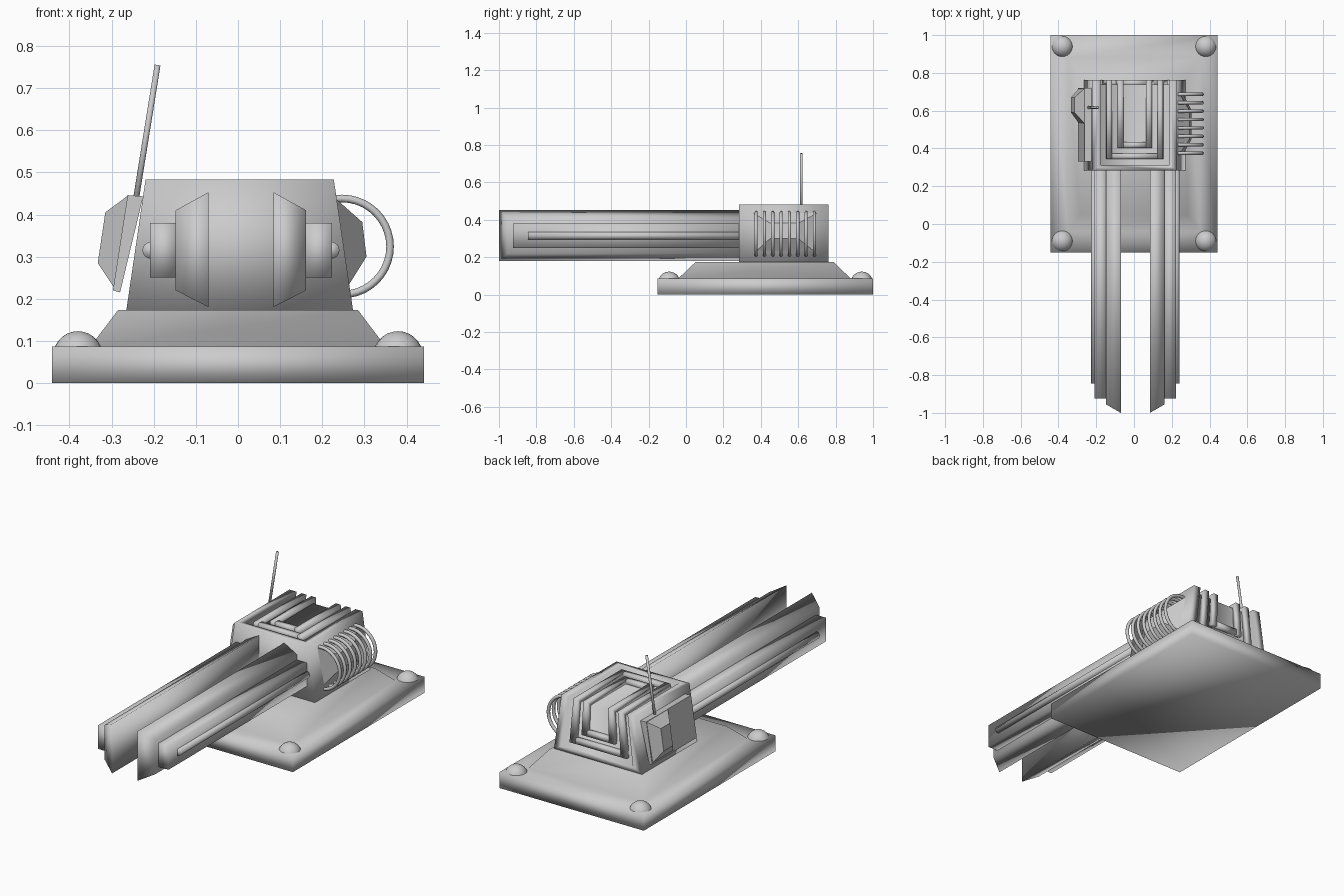
import bpy, bmesh, math
from mathutils import Vector

cube = bpy.data.objects.get("Cube")
if cube:
    bpy.data.objects.remove(cube, do_unlink=True)

grey = bpy.data.materials.new("plain_grey")
grey.use_nodes = True
grey.diffuse_color = (0.6, 0.6, 0.6, 1)
grey.node_tree.nodes["Principled BSDF"].inputs["Base Color"].default_value = (0.6, 0.6, 0.6, 1)

MID = 0.007                     # turret centre line
TOP, DECK, FRONT, BACK = 0.483, 0.173, 0.283, 0.763


def finish(bm, name, smooth=True):
    bmesh.ops.recalc_face_normals(bm, faces=bm.faces)
    me = bpy.data.meshes.new(name)
    bm.to_mesh(me)
    bm.free()
    me.materials.append(grey)
    for p in me.polygons:
        p.use_smooth = smooth
    ob = bpy.data.objects.new(name, me)
    bpy.context.collection.objects.link(ob)
    return ob


def loft(bm, rings):
    """Skin closed rings of points and cap both ends."""
    rows = [[bm.verts.new(p) for p in r] for r in rings]
    for a, b in zip(rows, rows[1:]):
        for i in range(len(a)):
            j = (i + 1) % len(a)
            bm.faces.new((a[i], a[j], b[j], b[i]))
    bm.faces.new(rows[0])
    bm.faces.new(rows[-1])


def rect(x0, x1, y0, y1, z):
    return [(x0, y0, z), (x1, y0, z), (x1, y1, z), (x0, y1, z)]


def box(bm, x0, x1, y0, y1, z0, z1):
    loft(bm, [rect(x0, x1, y0, y1, z0), rect(x0, x1, y0, y1, z1)])


def taper(bm):
    """Widen toward the deck, then shift to the turret centre line."""
    for v in bm.verts:
        v.co.x = MID - 0.003 + v.co.x * (1 + 0.657 * (TOP - v.co.z))


def rod(bm, a, b, r, sides=12):
    a, b = Vector(a), Vector(b)
    turn = (b - a).to_track_quat('Z', 'Y')
    ring = [turn @ Vector((r * math.cos(t), r * math.sin(t), 0))
            for t in (2 * math.pi * i / sides for i in range(sides))]
    loft(bm, [[a + p for p in ring], [b + p for p in ring]])


# Base plate with sloped deck
bm = bmesh.new()
loft(bm, [rect(-0.442, 0.442, -0.152, 1, 0), rect(-0.442, 0.442, -0.152, 1, 0.087),
          rect(-0.35, 0.35, -0.04, 0.88, 0.087), rect(-0.285, 0.285, 0.05, 0.79, DECK)])
finish(bm, "base_plate")

# Corner rivets
for side, sx in (("left", 1), ("right", -1)):
    for end, y in (("front", -0.09), ("back", 0.94)):
        bm = bmesh.new()
        bmesh.ops.create_uvsphere(bm, u_segments=24, v_segments=14, radius=0.059)
        bmesh.ops.translate(bm, verts=bm.verts, vec=(sx * 0.38, y, 0.064))
        finish(bm, f"rivet_{end}_{side}")

# Turret body, recessed over its top and back
bm = bmesh.new()
box(bm, -0.2235, 0.2235, FRONT, BACK, DECK, TOP)
taper(bm)
body = finish(bm, "turret_body")
DEPTH = 0.024
for i, (y0, z0) in enumerate(((FRONT + 0.03, TOP - DEPTH), (BACK - DEPTH, DECK + 0.03))):
    bm = bmesh.new()
    box(bm, -0.18, 0.18, y0, BACK + 0.1, z0, TOP + 0.1)
    taper(bm)
    cutter = finish(bm, f"recess_cutter_{i}")
    cutter.hide_render = True
    cutter.hide_viewport = True
    mod = body.modifiers.new("recess", 'BOOLEAN')
    mod.operation, mod.object, mod.solver = 'DIFFERENCE', cutter, 'EXACT'

# Raised ridges wrapping from the top down the back
for n, half in enumerate((0.15, 0.09)):
    inset = 0.06 * (n + 1)
    w, low = 0.03, 0.01
    y0, z0 = FRONT + inset, DECK + inset
    ys, zs = BACK - DEPTH, TOP - DEPTH
    bm = bmesh.new()
    for s in (-1, 1):
        a, b = sorted((s * half, s * (half - w)))
        prof = [(y0, zs - low), (y0, TOP), (BACK, TOP), (BACK, z0), (ys - low, z0), (ys - low, zs - low)]
        loft(bm, [[(x, y, z) for y, z in prof] for x in (a, b)])
    box(bm, w - half, half - w, y0, y0 + w, zs - low, TOP)
    box(bm, w - half, half - w, ys - low, BACK, z0, z0 + w)
    taper(bm)
    finish(bm, f"turret_ridge_{n}")

# Launch rails, outer beams and rods, one set per side
for side, s in (("left", 1), ("right", -1)):
    bm = bmesh.new()
    prof = [(0.077, 0.453, -1), (0.155, 0.41, -0.955), (0.155, 0.22, -0.955), (0.077, 0.18, -1)]
    loft(bm, [[(MID + s * x, y, z) for x, z, y in prof],
              [(MID + s * x, FRONT + 0.03, z) for x, z, y in prof]])
    finish(bm, f"rail_{side}")

    bm = bmesh.new()
    a, b = sorted((MID + s * 0.15, MID + s * 0.216))
    box(bm, a, b, -0.925, FRONT + 0.03, 0.25, 0.38)
    finish(bm, f"rail_beam_{side}")

    bm = bmesh.new()
    rod(bm, (MID + s * 0.214, -0.845, 0.315), (MID + s * 0.214, FRONT + 0.03, 0.315), 0.02, 16)
    finish(bm, f"rail_rod_{side}")

# Equipment pod on the right wall: plate plus raised cap
bm = bmesh.new()
loft(bm, [[(-0.28, 0.33, 0.215), (-0.28, 0.72, 0.215), (-0.225, 0.72, 0.443), (-0.225, 0.33, 0.443)][::1],
          [(-0.297, 0.33, 0.22), (-0.297, 0.72, 0.22), (-0.262, 0.72, 0.446), (-0.262, 0.33, 0.446)]])
loft(bm, [[(-0.29, 0.53, 0.22), (-0.29, 0.72, 0.22), (-0.26, 0.72, 0.446), (-0.26, 0.53, 0.446)],
          [(-0.333, 0.59, 0.285), (-0.333, 0.67, 0.285), (-0.315, 0.67, 0.405), (-0.315, 0.59, 0.405)]])
finish(bm, "equipment_pod", smooth=False)

# Housing behind the coils on the left wall
bm = bmesh.new()
loft(bm, [[(0.255, 0.36, 0.22), (0.255, 0.7, 0.22), (0.235, 0.7, 0.435), (0.235, 0.36, 0.435)],
          [(0.305, 0.45, 0.3), (0.305, 0.6, 0.3), (0.295, 0.6, 0.382), (0.295, 0.45, 0.382)]])
finish(bm, "coil_housing", smooth=False)

# Cooling coils
for i in range(8):
    bpy.ops.mesh.primitive_torus_add(
        major_radius=0.114, minor_radius=0.009, major_segments=40, minor_segments=10,
        location=(0.247, 0.375 + 0.0445 * i, 0.324), rotation=(math.pi / 2, 0, 0))
    ob = bpy.context.object
    ob.name = f"cooling_coil_{i}"
    ob.data.materials.append(grey)
    bpy.ops.object.shade_smooth()

# Antenna
bm = bmesh.new()
rod(bm, (-0.248, 0.617, 0.4), (-0.191, 0.617, 0.755), 0.007)
finish(bm, "antenna")
